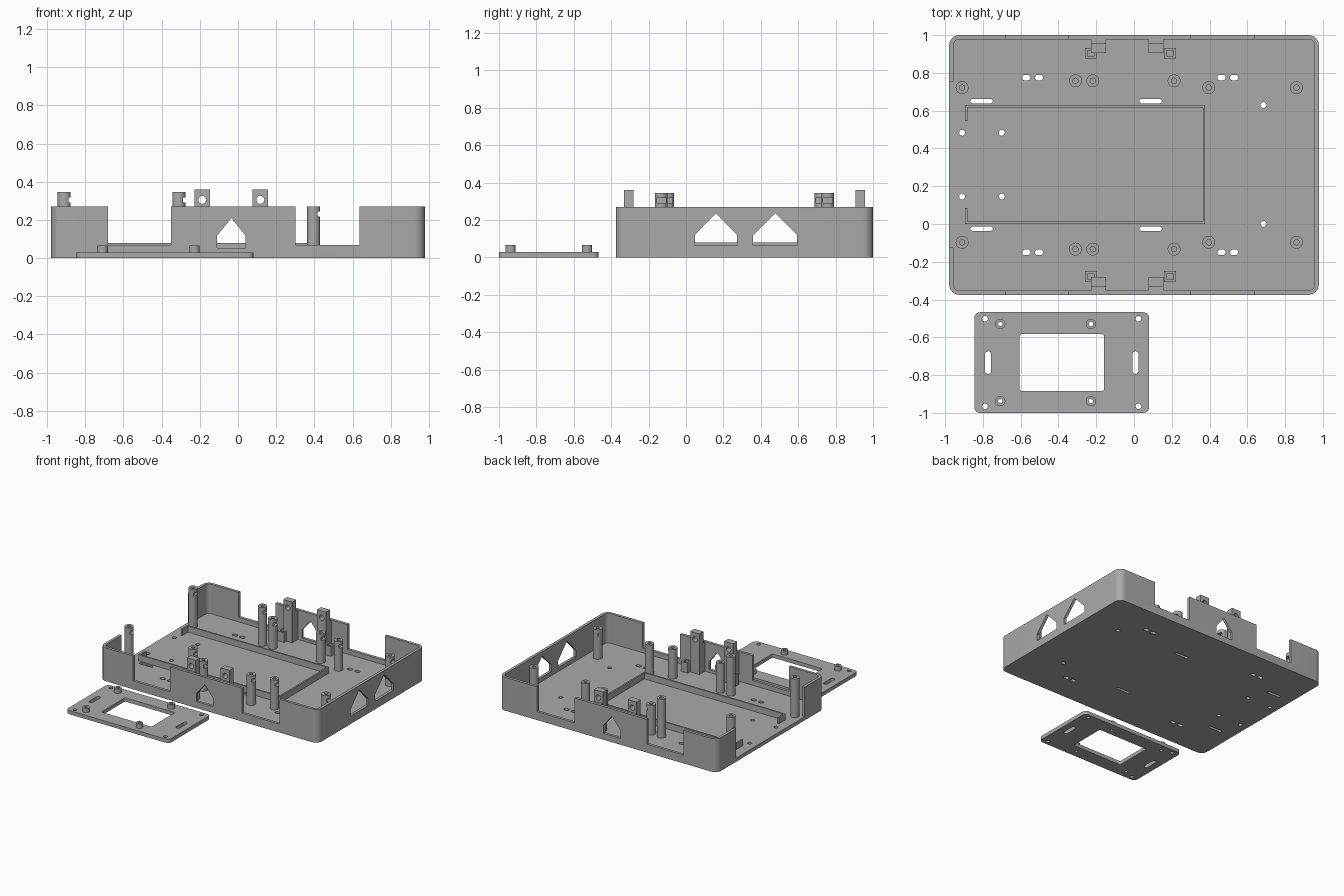
import bpy
import bmesh
import math
from mathutils import Matrix

if "Cube" in bpy.data.objects:
    bpy.data.objects.remove(bpy.data.objects["Cube"])

FLOOR, WALL_TOP, MID_Y = 0.03, 0.27, 0.3125
grey = bpy.data.materials.new("plain_grey")
grey.diffuse_color = (0.4, 0.4, 0.4, 1)
grey.use_nodes = True
grey.node_tree.nodes["Principled BSDF"].inputs["Base Color"].default_value = grey.diffuse_color


# ---- 2D outlines ----
def rounded(cx, cy, w, h, r=0.0, n=6):
    if r <= 0:
        return [(cx - w/2, cy - h/2), (cx + w/2, cy - h/2), (cx + w/2, cy + h/2), (cx - w/2, cy + h/2)]
    pts = []
    for k, (sx, sy) in enumerate([(1, 1), (-1, 1), (-1, -1), (1, -1)]):
        for i in range(n + 1):
            a = math.pi / 2 * (k + i / n)
            pts.append((cx + sx * (w/2 - r) + r * math.cos(a), cy + sy * (h/2 - r) + r * math.sin(a)))
    # drop the duplicates that appear when a slot end is a full half circle
    return [p for i, p in enumerate(pts) if math.dist(p, pts[i - 1]) > 1e-5]


def circle(cx, cy, r, n=24):
    return [(cx + r * math.cos(2 * math.pi * i / n), cy + r * math.sin(2 * math.pi * i / n)) for i in range(n)]


def house(c, w, z0, z1, z2):
    return [(c - w/2, z0), (c + w/2, z0), (c + w/2, z1), (c, z2), (c - w/2, z1)]


# ---- solids ----
def extrude(name, loops, z0, z1, turn=None):
    """Outline plus holes, filled and extruded from z0 to z1."""
    cu = bpy.data.curves.new(name, 'CURVE')
    cu.dimensions, cu.fill_mode, cu.extrude = '2D', 'BOTH', (z1 - z0) / 2
    for pts in loops:
        sp = cu.splines.new('POLY')
        sp.points.add(len(pts) - 1)
        for p, (x, y) in zip(sp.points, pts):
            p.co = (x, y, 0, 1)
        sp.use_cyclic_u = True
    tmp = bpy.data.objects.new(name + "_outline", cu)
    bpy.context.collection.objects.link(tmp)
    dg = bpy.context.evaluated_depsgraph_get()
    me = bpy.data.meshes.new_from_object(tmp.evaluated_get(dg))
    bpy.data.objects.remove(tmp)
    bm = bmesh.new()
    bm.from_mesh(me)
    bmesh.ops.remove_doubles(bm, verts=bm.verts, dist=1e-5)
    bmesh.ops.translate(bm, verts=bm.verts, vec=(0, 0, (z0 + z1) / 2))
    if turn:
        bmesh.ops.transform(bm, matrix=turn, verts=bm.verts)
    bmesh.ops.recalc_face_normals(bm, faces=bm.faces)
    bm.to_mesh(me)
    bm.free()
    me.materials.clear()
    me.materials.append(grey)
    ob = bpy.data.objects.new(name, me)
    bpy.context.collection.objects.link(ob)
    return ob


def box(name, x0, x1, y0, y1, z0, z1):
    return extrude(name, [rounded((x0 + x1)/2, (y0 + y1)/2, x1 - x0, y1 - y0)], z0, z1)


def cut(ob, cutters):
    for c in cutters:
        m = ob.modifiers.new("cut", 'BOOLEAN')
        m.operation, m.solver, m.object = 'DIFFERENCE', 'EXACT', c
    dg = bpy.context.evaluated_depsgraph_get()
    me = bpy.data.meshes.new_from_object(ob.evaluated_get(dg))
    ob.modifiers.clear()
    ob.data = me
    for c in cutters:
        bpy.data.objects.remove(c)
    return ob


def flip(y):
    return 2 * MID_Y - y


TO_XZ = Matrix(((1, 0, 0, 0), (0, 0, -1, 0), (0, 1, 0, 0), (0, 0, 0, 1)))
TO_YZ = Matrix(((0, 0, 1, 0), (1, 0, 0, 0), (0, 1, 0, 0), (0, 0, 0, 1)))

# ---- tray floor with mounting holes and slots ----
outline = rounded(0, MID_Y, 1.957, 1.375, 0.055, 8)
holes = []
for y in (0.775, flip(0.775)):
    holes += [rounded(x, y, 0.044, 0.03, 0.015) for x in (-0.57, -0.503, 0.463, 0.53)]
for y in (0.65, flip(0.65)):
    holes += [rounded(x, y, 0.12, 0.022, 0.0109) for x in (-0.807, 0.088)]
for y in (0.483, 0.145):
    holes += [circle(x, y, 0.016) for x in (-0.91, -0.70)]
holes += [circle(0.685, y, 0.016) for y in (0.63, 0.0)]
extrude("tray_floor", [outline] + holes, 0, FLOOR)

# ---- tray wall with notches and gabled windows ----
wall = extrude("tray_wall", [outline, rounded(0, MID_Y, 1.913, 1.331, 0.033, 8)], FLOOR, WALL_TOP)
cut(wall, [
    box("notch_a", -0.68, -0.35, -0.6, 1.2, 0.068, 0.5),
    box("notch_b", 0.30, 0.637, -0.6, 1.2, 0.068, 0.5),
    box("side_opening", -1.2, -0.9, -0.125, 0.755, 0.01, 0.5),
    extrude("gable_cut", [house(-0.035, 0.15, 0.052, 0.118, 0.21)], -1.2, 0.6, TO_XZ),
    extrude("gable_cut_a", [house(0.16, 0.225, 0.064, 0.12, 0.237)], 0.9, 1.2, TO_YZ),
    extrude("gable_cut_b", [house(0.477, 0.235, 0.064, 0.12, 0.237)], 0.9, 1.2, TO_YZ),
])

# ---- low rail around the board bay ----
rail = [(-0.895, 0.0), (0.377, 0.0), (0.377, 0.63), (-0.895, 0.63), (-0.895, 0.545), (-0.882, 0.545),
        (-0.882, 0.617), (0.364, 0.617), (0.364, 0.013), (-0.882, 0.013), (-0.882, 0.085), (-0.895, 0.085)]
extrude("bay_rail", [rail], FLOOR, 0.08)

# ---- screw posts with a nut slot on the +x side ----
for x, y, top in [(-0.91, 0.722, 0.345), (-0.31, 0.758, 0.345), (-0.218, 0.758, 0.27),
                  (0.212, 0.758, 0.27), (0.396, 0.722, 0.27), (0.86, 0.722, 0.27)]:
    for yy in (y, flip(y)):
        post = extrude("screw_post", [circle(x, yy, 0.034), circle(x, yy, 0.014)], FLOOR, top)
        cut(post, [box("nut_slot", x - 0.022, x + 0.06, yy - 0.026, yy + 0.026, top - 0.053, top - 0.027)])

# ---- drilled brackets and small sockets beside the end walls ----
for side in (1, -1):
    def span(a, b):
        return (a, b) if side > 0 else (flip(b), flip(a))
    for x0, x1, s0, s1 in [(-0.227, -0.147, -0.26, -0.198), (0.077, 0.157, 0.16, 0.222)]:
        cx = (x0 + x1) / 2
        ya, yb = span(0.905, 0.957)
        extrude("bracket", [rounded(cx, 0.195, x1 - x0, 0.33), circle(cx, 0.305, 0.021)], -yb, -ya, TO_XZ)
        box("bracket_web", x0, x1, *span(0.957, 0.98), FLOOR, 0.265)
        sa, sb = span(0.875, 0.932)
        mx, my = (s0 + s1) / 2, (sa + sb) / 2
        extrude("socket", [rounded(mx, my, s1 - s0, sb - sa), rounded(mx, my, 0.036, 0.03)], FLOOR, 0.11)

# ---- separate frame plate with short standoffs ----
px, py = -0.3825, -0.7335
frame = [rounded(px, py, 0.925, 0.533, 0.03), rounded(px, py, 0.45, 0.302, 0.015)]
frame += [rounded(px + s * 0.39, py, 0.032, 0.12, 0.0159) for s in (1, -1)]
frame += [circle(px + s * 0.406, py + t * 0.232, 0.015) for s in (1, -1) for t in (1, -1)]
studs = [(x, py + t * 0.204) for x in (-0.708, -0.228) for t in (1, -1)]
extrude("frame_plate", frame + [circle(x, y, 0.012) for x, y in studs], 0, 0.03)
for x, y in studs:
    extrude("standoff", [circle(x, y, 0.027), circle(x, y, 0.012)], 0.03, 0.065)

# ---- smooth the round parts, keep edges crisp ----
for ob in bpy.context.scene.objects:
    ob.select_set(True)
    bpy.context.view_layer.objects.active = ob
bpy.ops.object.shade_smooth_by_angle(angle=math.radians(30))
